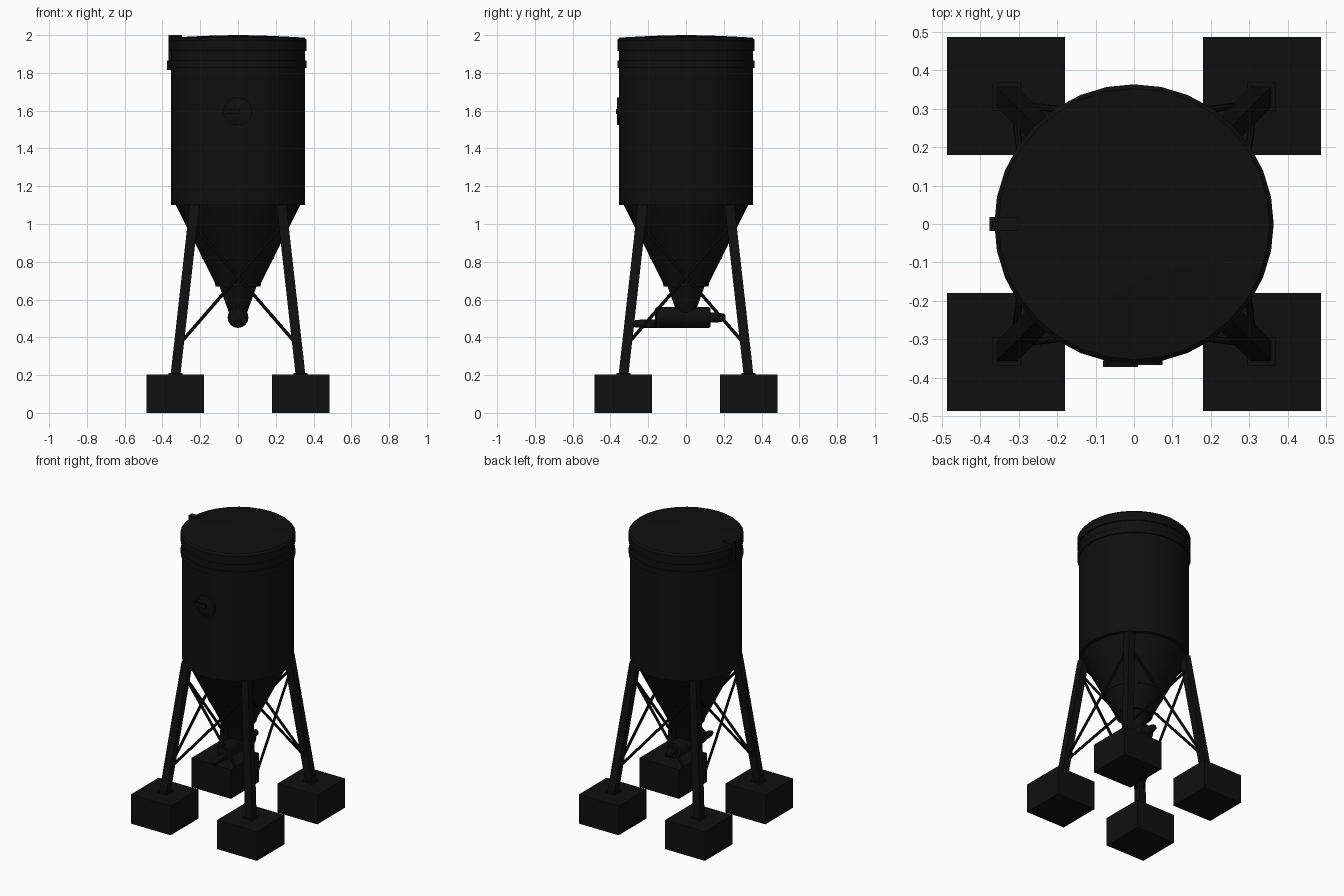
import bpy, bmesh, math
from mathutils import Vector, Matrix

if "Cube" in bpy.data.objects:
    bpy.data.objects.remove(bpy.data.objects["Cube"])

black = bpy.data.materials.new("dark_paint")
black.diffuse_color = (0.005, 0.005, 0.005, 1)
black.use_nodes = True
black.node_tree.nodes["Principled BSDF"].inputs["Base Color"].default_value = black.diffuse_color


def finish(name, bm, smooth=False):
    bmesh.ops.recalc_face_normals(bm, faces=bm.faces)
    me = bpy.data.meshes.new(name)
    bm.to_mesh(me)
    bm.free()
    ob = bpy.data.objects.new(name, me)
    bpy.context.collection.objects.link(ob)
    me.materials.append(black)
    if smooth:
        bpy.ops.object.select_all(action='DESELECT')
        ob.select_set(True)
        bpy.context.view_layer.objects.active = ob
        bpy.ops.object.shade_smooth_by_angle(angle=math.radians(30))
    return ob


def lathe(name, profile, sides=32, origin=(0, 0, 0), along_y=False, closed=False):
    """Revolve (radius, height) points; height runs along z, or along y."""
    bm = bmesh.new()
    rings = []
    for r, h in profile:
        ring = []
        for i in range(sides):
            a = 2 * math.pi * i / sides
            c, s = r * math.cos(a), r * math.sin(a)
            p = (c, h, s) if along_y else (c, s, h)
            ring.append(bm.verts.new(Vector(p) + Vector(origin)))
        rings.append(ring)
    pairs = list(zip(rings, rings[1:])) + ([(rings[-1], rings[0])] if closed else [])
    for a, b in pairs:
        for i in range(sides):
            j = (i + 1) % sides
            bm.faces.new((a[i], a[j], b[j], b[i]))
    if not closed:
        bm.faces.new(rings[0])
        bm.faces.new(rings[-1])
    return finish(name, bm, True)


def beam(name, p0, p1, w0, w1=None):
    """Square bar with horizontal ends."""
    bm = bmesh.new()
    ends = []
    for p, w in ((p0, w0), (p1, w1 or w0)):
        h = w / 2
        ends.append([bm.verts.new((p[0] + x * h, p[1] + y * h, p[2]))
                     for x, y in ((-1, -1), (1, -1), (1, 1), (-1, 1))])
    bm.faces.new(ends[0])
    bm.faces.new(ends[1])
    for i in range(4):
        j = (i + 1) % 4
        bm.faces.new((ends[0][i], ends[0][j], ends[1][j], ends[1][i]))
    return finish(name, bm)


def box(name, lo, hi):
    lo, hi = Vector(lo), Vector(hi)
    bm = bmesh.new()
    bmesh.ops.create_cube(bm, size=1, matrix=Matrix.Translation((lo + hi) / 2)
                          @ Matrix.Diagonal((*(hi - lo), 1)))
    return finish(name, bm)


def rod(name, p0, p1, r):
    p0, p1 = Vector(p0), Vector(p1)
    d = p1 - p0
    bm = bmesh.new()
    m = Matrix.Translation((p0 + p1) / 2) @ d.to_track_quat('Z', 'Y').to_matrix().to_4x4()
    bmesh.ops.create_cone(bm, cap_ends=True, segments=8, radius1=r, radius2=r,
                          depth=d.length, matrix=m)
    return finish(name, bm, False)


# Tank body, lid and hoop
lathe("tank_body", [(0.33, 1.10), (0.354, 1.10), (0.354, 1.93)])
lathe("tank_hoop", [(0.35, 1.825), (0.362, 1.825), (0.362, 1.865), (0.35, 1.865)], closed=True)
lathe("tank_lid", [(0.35, 1.915), (0.363, 1.915), (0.363, 1.975), (0.352, 1.987),
                   (0.24, 1.993), (0.12, 1.998), (0.02, 2.0)])

# Hopper cone, seam ring and discharge boot
lathe("hopper_cone", [(0.332, 1.105), (0.115, 0.675)][::-1])
lathe("hopper_seam", [(0.17, 0.815), (0.189, 0.815), (0.193, 0.828), (0.17, 0.828)], closed=True)
lathe("hopper_flange", [(0.119, 0.67), (0.122, 0.685)])
lathe("discharge_boot", [(0.048, 0.53), (0.10, 0.675)])

# Horizontal auger housing with nose, and the outlet pipe below it
z = 0.505
lathe("auger_housing", [(0.046, -0.165), (0.055, -0.155), (0.055, 0.12), (0.05, 0.13)],
      24, (0, 0, z), True)
lathe("auger_motor", [(0.026, 0.12), (0.026, 0.17), (0.02, 0.20), (0.01, 0.21)],
      16, (0, 0, z), True)
lathe("outlet_pipe", [(0.012, -0.285), (0.02, -0.265), (0.022, -0.23), (0.022, -0.10)],
      16, (0, 0, 0.472), True)

# Round inspection hatch with hinge and latch on the front
lathe("hatch", [(0.06, -0.362), (0.07, -0.358), (0.07, -0.34)], 24, (0, 0, 1.597), True)
lathe("hatch_rim", [(0.062, -0.366), (0.074, -0.366), (0.074, -0.34), (0.062, -0.34)],
      24, (0, 0, 1.597), True, True)
box("hatch_latch", (-0.08, -0.371, 1.583), (0.01, -0.355, 1.61))

# Lid vent strap on the left side
box("lid_strap", (-0.368, -0.018, 1.83), (-0.297, 0.018, 2.0))
box("strap_foot", (-0.376, -0.018, 1.815), (-0.345, 0.018, 1.865))


# Four splayed legs on base plates and concrete blocks
def leg_point(sx, sy, h):
    c = 0.331 + (0.23 - 0.331) * (h - 0.2) / 0.9
    return (sx * c, sy * c, h)


for sx in (-1, 1):
    for sy in (-1, 1):
        tag = ("left" if sx < 0 else "right") + ("_front" if sy < 0 else "_back")
        beam("leg_" + tag, leg_point(sx, sy, 0.2), leg_point(sx, sy, 1.102), 0.052)
        c = 0.331
        beam("base_plate_" + tag, (sx * c, sy * c, 0.198), (sx * c, sy * c, 0.211), 0.074)
        b = 0.3325
        beam("footing_" + tag, (sx * b, sy * b, 0), (sx * b, sy * b, 0.203), 0.306)

# Crossed braces on all four sides
corners = [(-1, -1), (1, -1), (1, 1), (-1, 1)]
for i in range(4):
    a, b = corners[i], corners[(i + 1) % 4]
    for n, (p, q) in enumerate(((a, b), (b, a))):
        rod(f"brace_{i}_{n}", leg_point(*p, 0.36), leg_point(*q, 1.0), 0.009)
